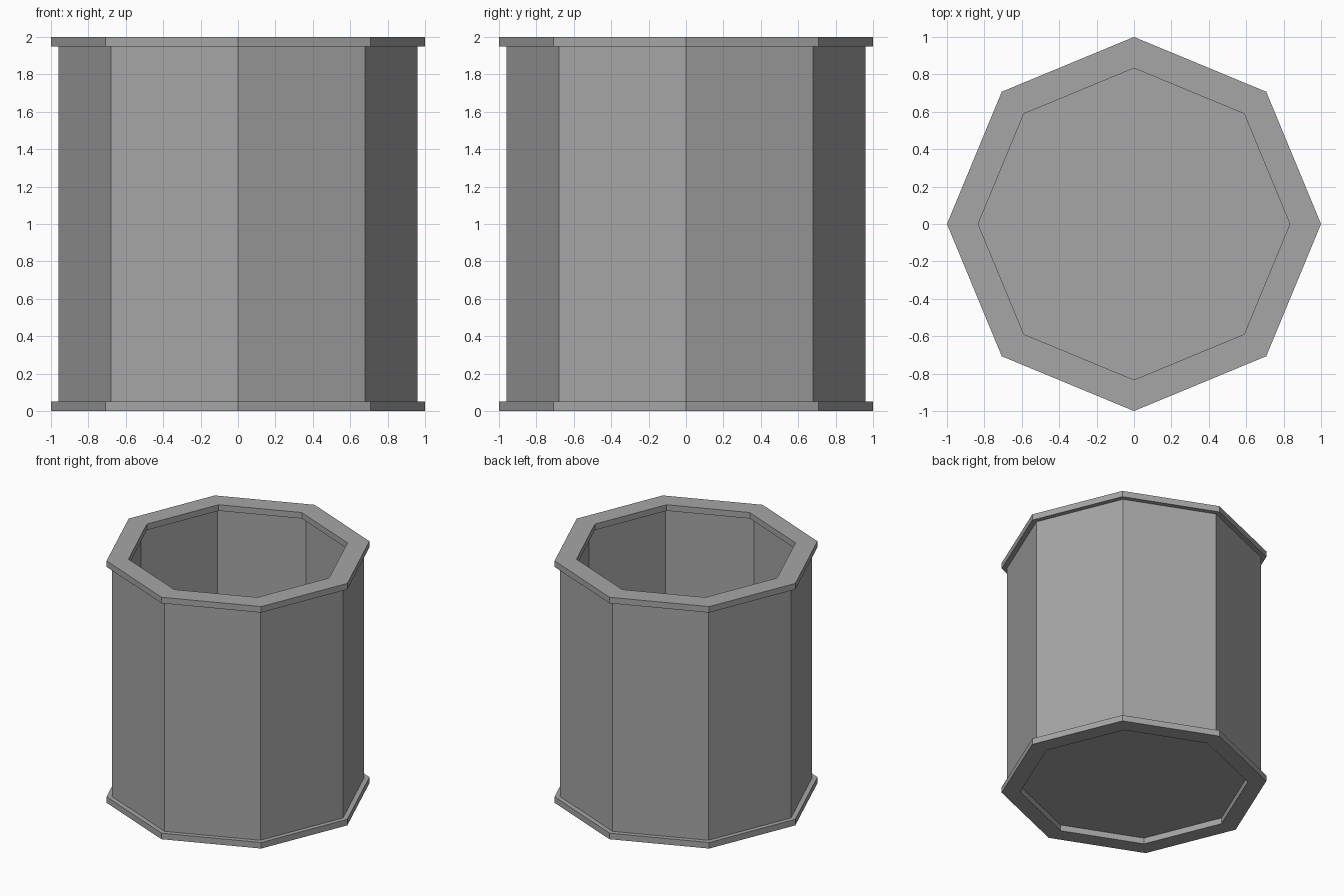
import bpy, bmesh
from math import cos, sin, pi

cube = bpy.data.objects.get("Cube")
if cube:
    bpy.data.objects.remove(cube)

SIDES = 8
RIM = 0.05           # rim thickness
HEIGHT = 2.0

grey = bpy.data.materials.new("plain grey")
grey.use_nodes = True
COLOUR = (0.38, 0.38, 0.38, 1)
grey.diffuse_color = COLOUR
grey.node_tree.nodes["Principled BSDF"].inputs["Base Color"].default_value = COLOUR


def lathe(name, profile, closed=False):
    """Turn a (radius, height) profile into an eight-sided part, capping open ends."""
    bm = bmesh.new()
    rings = [[bm.verts.new((r * cos(2 * pi * i / SIDES), r * sin(2 * pi * i / SIDES), z))
              for i in range(SIDES)] for r, z in profile]
    pairs = list(zip(rings, rings[1:]))
    if closed:
        pairs.append((rings[-1], rings[0]))
    else:
        bm.faces.new(rings[0])
        bm.faces.new(rings[-1])
    for a, b in pairs:
        for i in range(SIDES):
            j = (i + 1) % SIDES
            bm.faces.new((a[i], a[j], b[j], b[i]))
    bmesh.ops.recalc_face_normals(bm, faces=bm.faces)
    mesh = bpy.data.meshes.new(name)
    bm.to_mesh(mesh)
    bm.free()
    mesh.materials.append(grey)
    obj = bpy.data.objects.new(name, mesh)
    bpy.context.collection.objects.link(obj)
    return obj


def ring(name, outer, inner, bottom, top):
    return lathe(name, [(outer, bottom), (outer, top), (inner, top), (inner, bottom)], True)


# Hollow body with a thin floor, open at the top
lathe("body", [(0.96, RIM), (0.96, HEIGHT - RIM), (0.885, HEIGHT - RIM), (0.885, RIM + 0.01)])

# Projecting rims at both ends
ring("top_rim", 1.0, 0.833, HEIGHT - RIM, HEIGHT)
ring("bottom_rim", 1.0, 0.86, 0, RIM)
